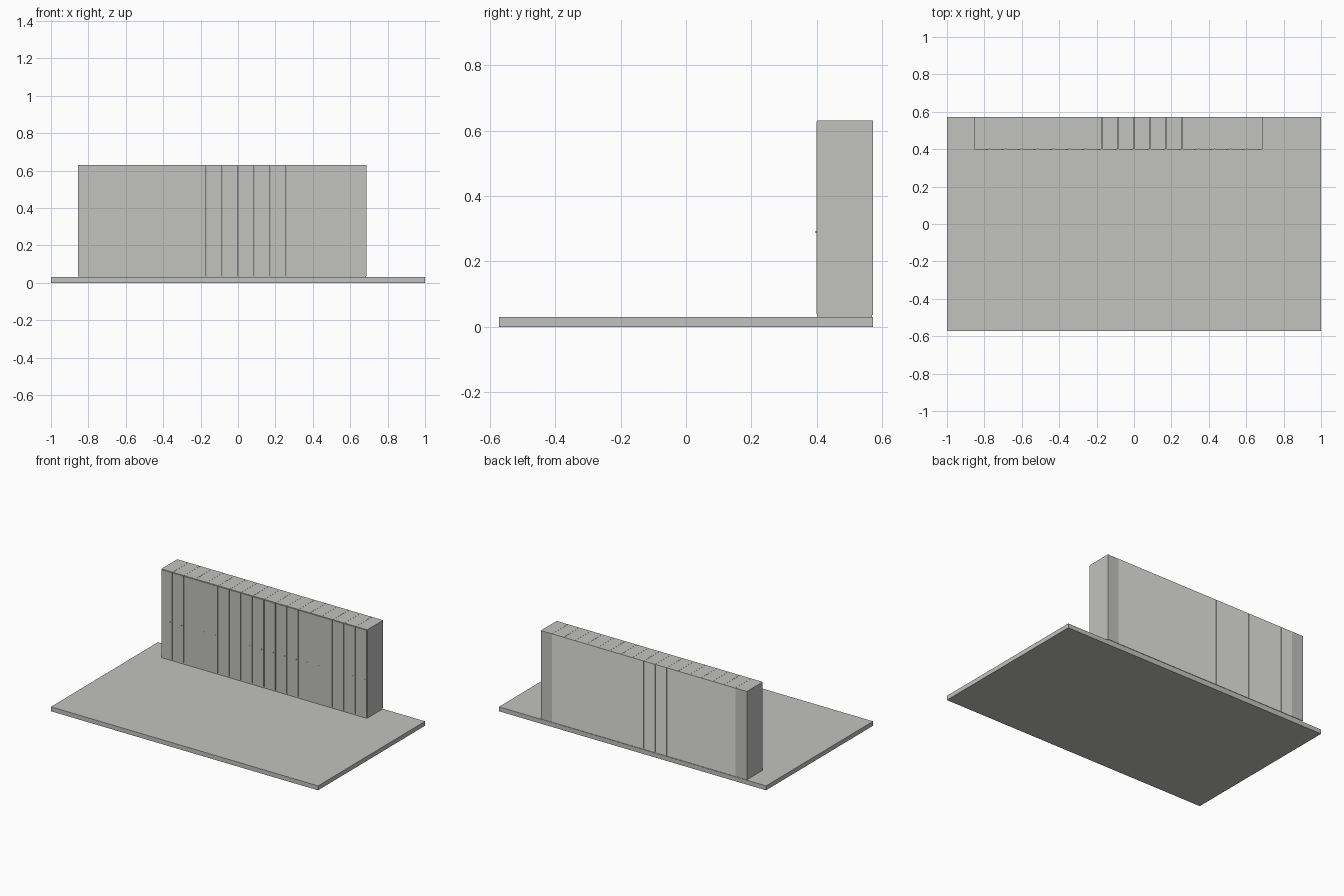
import bpy

if "Cube" in bpy.data.objects:
    bpy.data.objects.remove(bpy.data.objects["Cube"], do_unlink=True)


def material(name, colour):
    mat = bpy.data.materials.new(name)
    mat.use_nodes = True
    mat.diffuse_color = colour
    mat.node_tree.nodes["Principled BSDF"].inputs["Base Color"].default_value = colour
    return mat


grey = material("warm_grey", (0.54, 0.54, 0.527, 1))
pale = material("pale_grey", (0.78, 0.78, 0.765, 1))


def box(name, low, high):
    """Axis-aligned box between two corners."""
    centre = [(a + b) / 2 for a, b in zip(low, high)]
    bpy.ops.mesh.primitive_cube_add(size=1, location=centre)
    ob = bpy.context.object
    ob.name = name
    ob.scale = [b - a for a, b in zip(low, high)]
    bpy.ops.object.transform_apply(location=False, rotation=False, scale=True)
    ob.data.materials.append(grey)
    return ob


# Floor slab
FLOOR = 0.03
BACK = 0.572
box("floor", (-1, -BACK, 0), (1, BACK, FLOOR))

# Row of tall cabinets along the back edge
COUNT = 18
LEFT, RIGHT = -0.856, 0.687
BASE, TOP = 0.037, 0.63
FRONT = 0.402
SEAM = 0.0005
GAP = 0.003
pitch = (RIGHT - LEFT) / COUNT

# Plinth, slightly inset below the cabinets
box("plinth", (LEFT + GAP, FRONT, FLOOR), (RIGHT - GAP, BACK - GAP, BASE))

for i in range(COUNT):
    x0 = LEFT + i * pitch
    x1 = x0 + pitch
    cabinet = box(f"cabinet_{i + 1}", (x0 + SEAM, FRONT, BASE), (x1 - SEAM, BACK, TOP))
    # Inner cabinets have a pale back panel
    if 0 < i < COUNT - 1:
        cabinet.data.materials.append(pale)
        for face in cabinet.data.polygons:
            if face.normal.y > 0.5:
                face.material_index = 1
    # Thin door with a narrow gap around it
    box(f"door_{i + 1}", (x0 + GAP, FRONT - 0.004, BASE + GAP), (x1 - GAP, FRONT, TOP - GAP))
    # Small knob near the opening edge
    knob_x = x1 - 0.018
    box(f"knob_{i + 1}", (knob_x - 0.003, FRONT - 0.006, 0.287),
        (knob_x + 0.003, FRONT - 0.004, 0.293))
